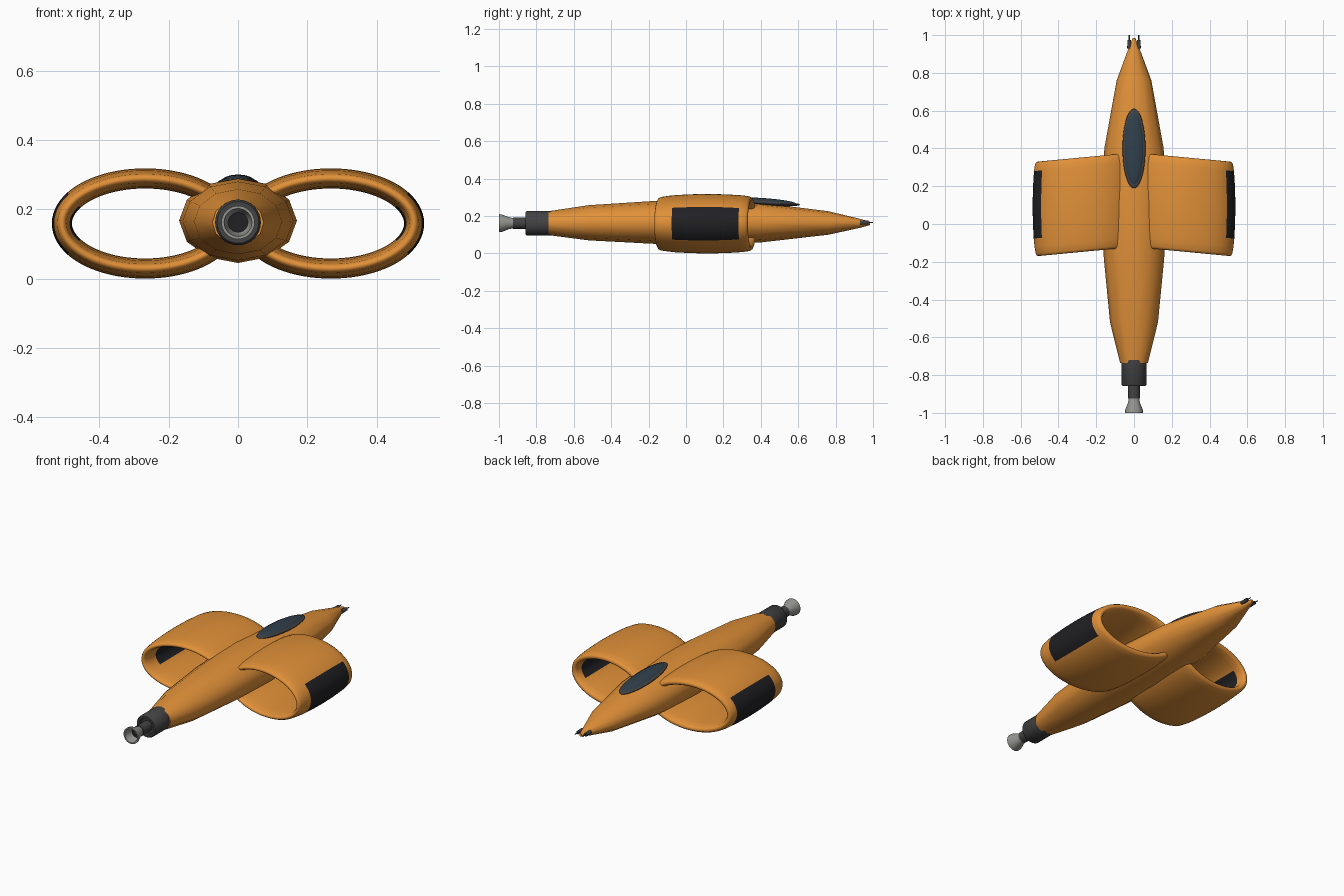
import bpy, bmesh, math

if "Cube" in bpy.data.objects:
    bpy.data.objects.remove(bpy.data.objects["Cube"])

def material(name, rgb):
    m = bpy.data.materials.new(name)
    m.diffuse_color = (*rgb, 1)
    m.use_nodes = True
    m.node_tree.nodes["Principled BSDF"].inputs["Base Color"].default_value = m.diffuse_color
    return m

ORANGE = material("orange_paint", (0.75, 0.28, 0.04))
DARK = material("dark_metal", (0.055, 0.055, 0.055))
BLACK = material("black_panel", (0.015, 0.015, 0.018))
GLASS = material("blue_glass", (0.03, 0.05, 0.07))
STEEL = material("light_steel", (0.3, 0.3, 0.28))
CZ = 0.162

def finish(name, bm, mats, angle=50):
    bmesh.ops.recalc_face_normals(bm, faces=bm.faces)
    me = bpy.data.meshes.new(name)
    bm.to_mesh(me)
    bm.free()
    ob = bpy.data.objects.new(name, me)
    bpy.context.collection.objects.link(ob)
    for m in mats:
        me.materials.append(m)
    bpy.ops.object.select_all(action='DESELECT')
    bpy.context.view_layer.objects.active = ob
    ob.select_set(True)
    bpy.ops.object.shade_smooth_by_angle(angle=math.radians(angle))
    return ob

def loft(name, stations, n, mat, x=0.0, angle=50):
    """Elliptical sections (y, half width, half height, centre z) along y, capped."""
    bm = bmesh.new()
    rings = []
    for y, rx, rz, z in stations:
        rings.append([bm.verts.new((x + rx * math.sin(2 * math.pi * i / n), y,
                                    z + rz * math.cos(2 * math.pi * i / n))) for i in range(n)])
    for a, b in zip(rings, rings[1:]):
        for i in range(n):
            j = (i + 1) % n
            bm.faces.new((a[i], a[j], b[j], b[i]))
    bm.faces.new(rings[0])
    bm.faces.new(rings[-1])
    return finish(name, bm, [mat], angle)

def lathe(name, profile, mat, n=32, x=0.0, z=CZ):
    return loft(name, [(y, r, r, z) for y, r in profile], n, mat, x, 40)

# Fuselage
loft("fuselage", [(-0.735, 0.074, 0.064, CZ), (-0.52, 0.127, 0.094, 0.164),
                  (-0.18, 0.160, 0.114, 0.166), (0.10, 0.170, 0.122, 0.167),
                  (0.40, 0.157, 0.106, 0.165), (0.76, 0.092, 0.063, 0.163),
                  (0.93, 0.029, 0.024, 0.161), (0.985, 0.007, 0.009, 0.161)], 12, ORANGE)

# Ring wings: rounded aerofoil section swept round an ellipse
PROFILE = [(-0.25, 0.0), (-0.247, 0.007), (-0.236, 0.013), (-0.20, 0.0185), (-0.157, 0.023),
           (-0.07, 0.0275), (0.02, 0.029), (0.11, 0.027), (0.20, 0.0215),
           (0.236, 0.016), (0.247, 0.009), (0.25, 0.0)]
SECTION = PROFILE + [(u, -t) for u, t in PROFILE[-2:0:-1]]

def ring_wing(side, name):
    n, a, b = 80, 0.240, 0.130
    bm = bmesh.new()
    rings = []
    for i in range(n):
        th = 2 * math.pi * i / n
        c, s = math.cos(th), math.sin(th)
        nx, nz = c / a, s / b
        k = math.hypot(nx, nz)
        ring = []
        for u, t in SECTION:
            x = 0.268 + a * c + t * nx / k
            z = 0.159 + b * s + t * nz / k
            ring.append(bm.verts.new((side * x, 0.10 + u - 0.095 * (0.268 + a * c - 0.30), z)))
        rings.append(ring)
    m = len(SECTION)
    for i in range(n):
        r, q = rings[i], rings[(i + 1) % n]
        outer = i < 7 or i >= n - 7
        for j in range(m):
            f = bm.faces.new((r[j], r[(j + 1) % m], q[(j + 1) % m], q[j]))
            u = (SECTION[j][0] + SECTION[(j + 1) % m][0]) / 2
            # dark panel on the outboard part
            if outer and -0.157 < u < 0.20:
                f.material_index = 1
    finish(name, bm, [ORANGE, BLACK], 60)

ring_wing(1, "right_ring_wing")
ring_wing(-1, "left_ring_wing")

# Canopy and its rim
def canopy(name, rx, ry, rz, z, mat):
    bm = bmesh.new()
    bmesh.ops.create_uvsphere(bm, u_segments=40, v_segments=20, radius=1)
    for v in bm.verts:
        v.co = (v.co.x * rx, v.co.y * ry, v.co.z * rz)
    ob = finish(name, bm, [mat])
    ob.location = (0, 0.40, z)
    ob.rotation_euler.x = math.radians(-3.5)

canopy("canopy_rim", 0.061, 0.211, 0.016, 0.273, DARK)
canopy("canopy_glass", 0.052, 0.195, 0.022, 0.275, GLASS)

# Engine collar, neck and hollow bell
lathe("engine_collar", [(-0.72, 0.066), (-0.85, 0.066), (-0.858, 0.060), (-0.858, 0.048),
                        (-0.845, 0.044)], DARK)
lathe("engine_neck", [(-0.84, 0.031), (-0.925, 0.031)], DARK)
lathe("engine_bell", [(-0.92, 0.026), (-0.95, 0.033), (-0.985, 0.047), (-1.0, 0.048),
                      (-1.0, 0.040), (-0.975, 0.036), (-0.945, 0.028)], STEEL)
lathe("bell_throat", [(-0.946, 0.0285), (-0.95, 0.0285)], BLACK)

# Nose guns
for side, label in ((1, "right"), (-1, "left")):
    lathe(label + "_nose_gun", [(0.93, 0.011), (0.975, 0.010)], DARK, 12, side * 0.025, 0.165)
    lathe(label + "_gun_barrel", [(0.97, 0.003), (1.0, 0.003)], DARK, 8, side * 0.025, 0.165)
